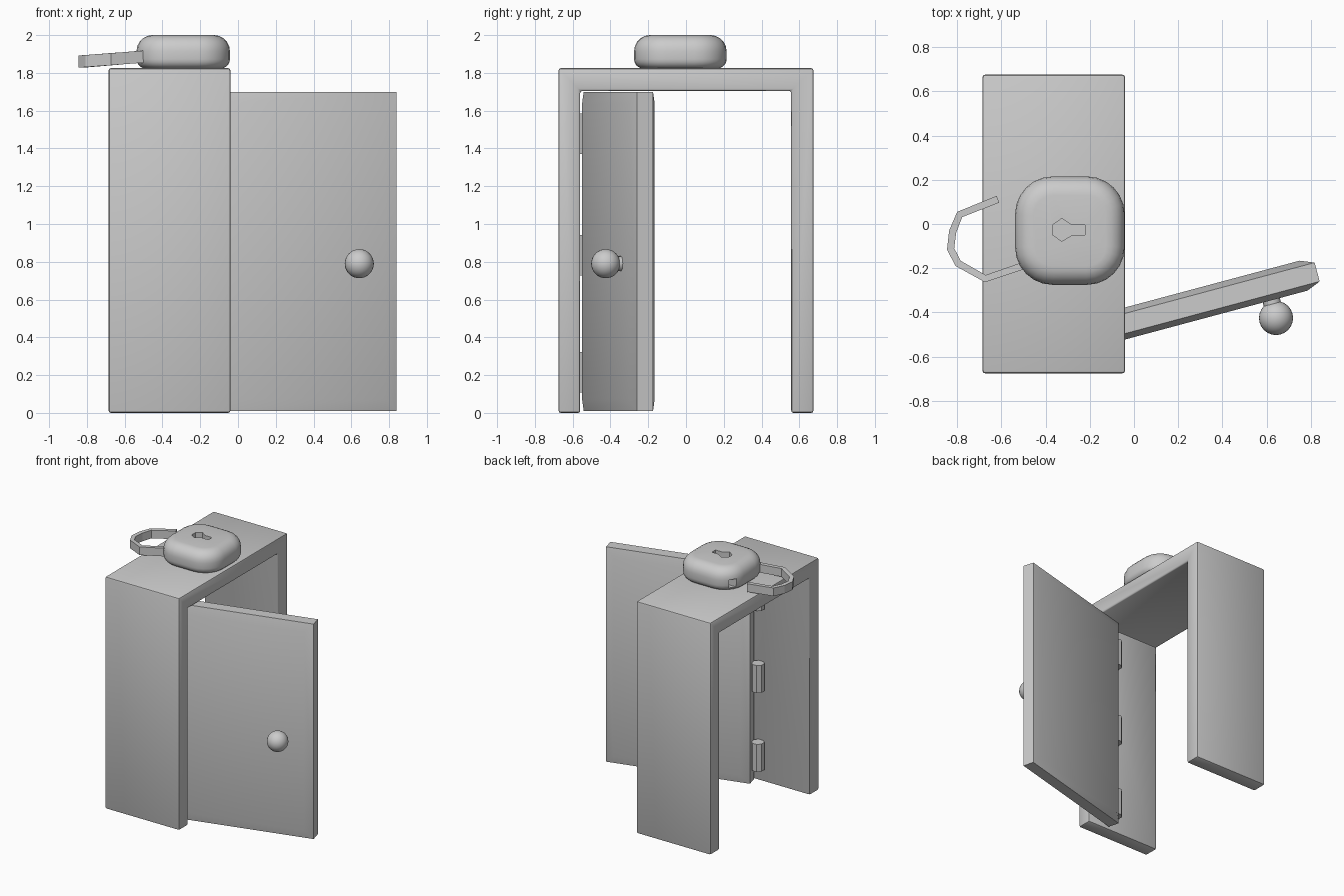
import bpy, bmesh, math
from mathutils import Vector, Matrix

if "Cube" in bpy.data.objects:
    bpy.data.objects.remove(bpy.data.objects["Cube"])

ANG = math.radians(15)  # door opening angle


def finish(name, bm, smooth=True):
    bmesh.ops.recalc_face_normals(bm, faces=bm.faces)
    me = bpy.data.meshes.new(name)
    bm.to_mesh(me)
    bm.free()
    ob = bpy.data.objects.new(name, me)
    bpy.context.collection.objects.link(ob)
    if smooth:
        bpy.ops.object.select_all(action='DESELECT')
        ob.select_set(True)
        bpy.context.view_layer.objects.active = ob
        bpy.ops.object.shade_smooth_by_angle(angle=math.radians(35))
    return ob


def box(bm, size, loc=(0, 0, 0)):
    return bmesh.ops.create_cube(
        bm, size=1, matrix=Matrix.Translation(loc) @ Matrix.Diagonal((*size, 1)))


def prism(bm, pts, vec):
    """Extrude a closed outline of 3D points along vec."""
    face = bm.faces.new([bm.verts.new(p) for p in pts])
    ext = bmesh.ops.extrude_face_region(bm, geom=[face])['geom']
    bmesh.ops.translate(bm, vec=vec, verts=[g for g in ext if isinstance(g, bmesh.types.BMVert)])


def cyl(bm, r, depth, segs, mat):
    bmesh.ops.create_cone(bm, cap_ends=True, segments=segs, radius1=r, radius2=r,
                          depth=depth, matrix=mat)


def cut(ob, cutter):
    cutter.hide_render = True
    cutter.hide_viewport = True
    m = ob.modifiers.new("cut", 'BOOLEAN')
    m.operation = 'DIFFERENCE'
    m.solver = 'EXACT'
    m.object = cutter


# Door frame: deep U-shaped arch
bm = bmesh.new()
arch = [(-0.675, 0), (-0.56, 0), (-0.56, 1.705), (0.557, 1.705),
        (0.557, 0), (0.675, 0), (0.675, 1.825), (-0.675, 1.825)]
prism(bm, [(-0.685, y, z) for y, z in arch], (0.645, 0, 0))
bmesh.ops.bevel(bm, geom=bm.edges[:], offset=0.012, segments=2, affect='EDGES', profile=0.5)
finish("door_frame", bm)

# Door panel with raised faces, swung open
bm = bmesh.new()
L, H, T = 1.09, 1.69, 0.088
box(bm, (L, T, H), (-L / 2, 0, 0.01 + H / 2))
bm.faces.ensure_lookup_table()
sides = [f for f in bm.faces if abs(f.normal.y) > 0.9]
bmesh.ops.inset_individual(bm, faces=sides, thickness=0.09, depth=0.026)
M = Matrix.Translation((0.828, -0.217, 0)) @ Matrix.Rotation(ANG, 4, 'Z')
bmesh.ops.transform(bm, matrix=M, verts=bm.verts)
finish("door_panel", bm)

# Hinges
for i, z in enumerate((0.215, 0.835, 1.478)):
    bm = bmesh.new()
    cyl(bm, 0.047, 0.216, 8, Matrix.Translation((-0.262, -0.52, z)) @ Matrix.Rotation(math.pi / 8, 4, 'Z'))
    finish(f"hinge_{i + 1}", bm, False)

# Knob and stem along the door normal
normal = Vector((math.sin(ANG), -math.cos(ANG), 0))
knob = Vector((0.642, -0.425, 0.79))
bm = bmesh.new()
bmesh.ops.create_uvsphere(bm, u_segments=24, v_segments=16, radius=0.077,
                          matrix=Matrix.Translation(knob))
finish("door_knob", bm)
bm = bmesh.new()
cyl(bm, 0.04, 0.16, 16, Matrix.Translation(knob - normal * 0.08)
    @ normal.to_track_quat('Z', 'Y').to_matrix().to_4x4())
finish("knob_stem", bm)

# Padlock body: rounded box lying on the frame
bm = bmesh.new()
box(bm, (0.495, 0.49, 0.177), (-0.29, -0.03, 1.9115))
vert_edges = [e for e in bm.edges if abs(e.verts[0].co.z - e.verts[1].co.z) > 0.1]
bmesh.ops.bevel(bm, geom=vert_edges, offset=0.17, segments=6, affect='EDGES', profile=0.5)
for level, off in ((2.0, 0.085), (1.823, 0.05)):
    rim = [e for e in bm.edges if all(abs(v.co.z - level) < 1e-3 for v in e.verts)]
    bmesh.ops.bevel(bm, geom=rim, offset=off, segments=5, affect='EDGES', profile=0.5)
body = finish("padlock_body", bm)

# Keyhole and shackle socket cutters
bm = bmesh.new()
key = [(-0.367, -0.003), (-0.326, 0.025), (-0.28, -0.005), (-0.222, -0.005),
       (-0.222, -0.05), (-0.28, -0.05), (-0.326, -0.078), (-0.367, -0.05)]
prism(bm, [(x, y, 1.94) for x, y in key], (0, 0, 0.12))
cut(body, finish("keyhole_cutter", bm, False))
bm = bmesh.new()
box(bm, (0.16, 0.045, 0.065), (-0.53, 0.14, 1.885))
cut(body, finish("socket_cutter", bm, False))

# Shackle: flat bar swept along an open loop, slightly tilted
path = [Vector(p) for p in ((-0.46, -0.175), (-0.672, -0.247), (-0.795, -0.178), (-0.829, -0.113),
                            (-0.82, -0.035), (-0.788, 0.043), (-0.615, 0.112))]
bm = bmesh.new()
rings = []
for i, p in enumerate(path):
    a = (p - path[max(i - 1, 0)]).normalized()
    b = (path[min(i + 1, len(path) - 1)] - p).normalized()
    t = (a + b).normalized()
    n = Vector((-t.y, t.x)) * 0.0165
    zc = 1.859 + (p.x + 0.84) * 0.08
    rings.append([bm.verts.new((p.x + s * n.x, p.y + s * n.y, zc + h))
                  for s, h in ((-1, -0.032), (1, -0.032), (1, 0.032), (-1, 0.032))])
for r0, r1 in zip(rings, rings[1:]):
    for k in range(4):
        bm.faces.new((r0[k], r0[(k + 1) % 4], r1[(k + 1) % 4], r1[k]))
bm.faces.new(rings[0])
bm.faces.new(rings[-1])
finish("padlock_shackle", bm, False)
